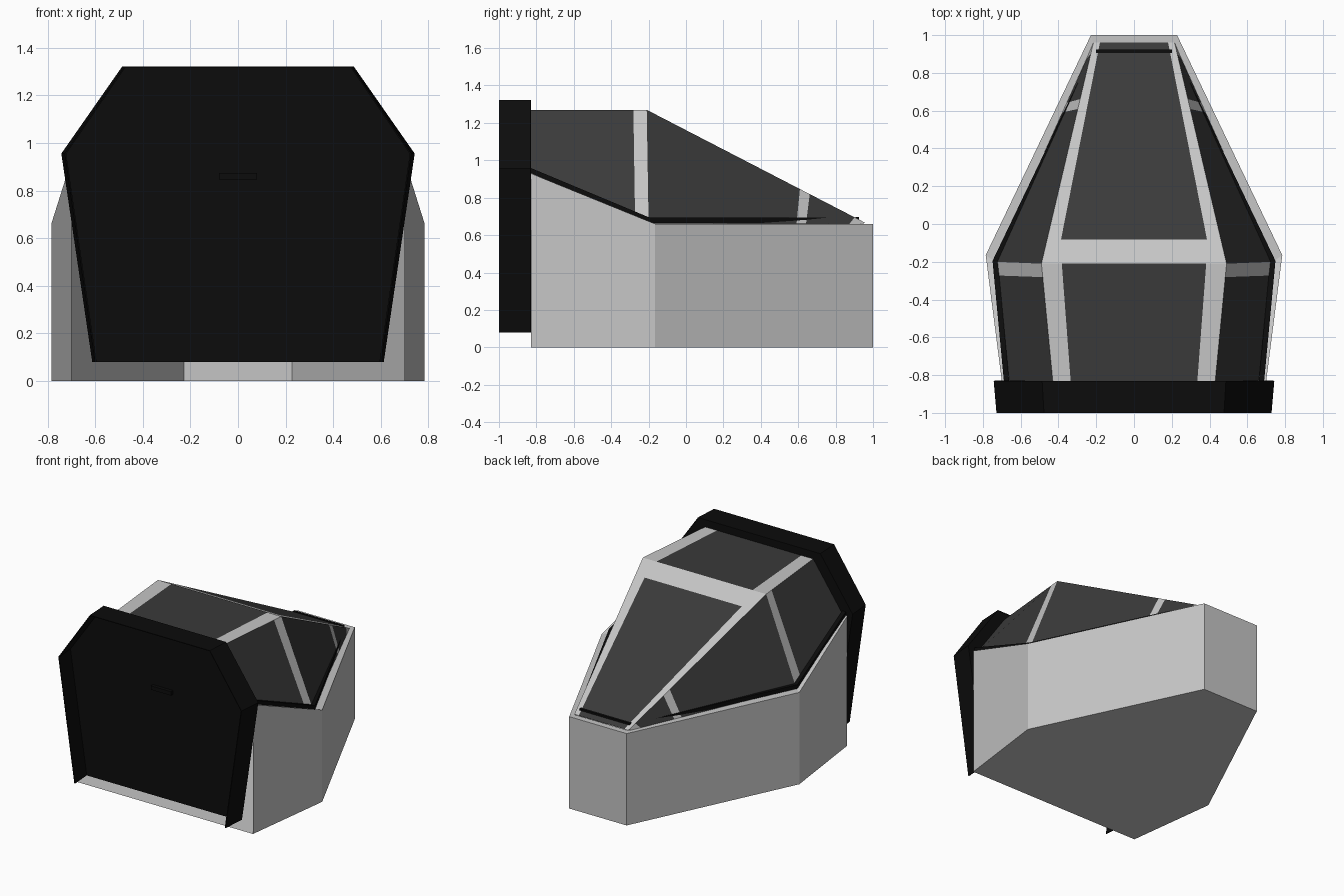
import bpy, bmesh
from mathutils import Vector as V

if "Cube" in bpy.data.objects:
    bpy.data.objects.remove(bpy.data.objects["Cube"])


def material(name, c):
    m = bpy.data.materials.new(name)
    m.diffuse_color = (c, c, c, 1)
    m.use_nodes = True
    m.node_tree.nodes["Principled BSDF"].inputs["Base Color"].default_value = m.diffuse_color
    return m


GREY = material("light grey", 0.56)
GLASS = material("dark glass", 0.042)
BLACK = material("black", 0.0035)


def make(name, polys, mats, idx=None, thick=0):
    """Mesh from a list of polygons (point lists), welded together."""
    bm = bmesh.new()
    for i, poly in enumerate(polys):
        f = bm.faces.new([bm.verts.new(p) for p in poly])
        f.material_index = idx[i] if idx else 0
    bmesh.ops.remove_doubles(bm, verts=bm.verts, dist=0.0005)
    bmesh.ops.recalc_face_normals(bm, faces=bm.faces)
    me = bpy.data.meshes.new(name)
    bm.to_mesh(me)
    bm.free()
    ob = bpy.data.objects.new(name, me)
    bpy.context.collection.objects.link(ob)
    for m in mats:
        me.materials.append(m)
    if thick:
        s = ob.modifiers.new("thickness", 'SOLIDIFY')
        s.thickness = thick
        s.offset = 0
    return ob


def mirror(p, s):
    return V((p[0] * s, p[1], p[2]))


# Hull: walls, floor and top ledge, open at the rear
half = [(0.70, -0.83, 0.93), (0.785, -0.165, 0.66), (0.228, 1.0, 0.66)]
inner = [(0.66, -0.83, 0.94), (0.735, -0.2, 0.665), (0.215, 0.955, 0.66)]
top = half + [mirror(p, -1) for p in half[::-1]]
ledge = inner + [mirror(p, -1) for p in inner[::-1]]
base = [(p[0], p[1], 0) for p in top]
polys = [base]
for i in range(5):
    polys.append([base[i], base[i + 1], top[i + 1], top[i]])
    polys.append([top[i], top[i + 1], ledge[i + 1], ledge[i]])
make("hull", polys, [GREY])

# Canopy: each bay is split into grey frame strips and glass
back_top, mid_top, nose = V((0.43, -0.83, 1.27)), V((0.49, -0.21, 1.27)), V((0.215, 0.96, 0.665))
back_low, mid_low, nose_low = V(inner[0]), V(inner[1]), V((0.226, 0.93, 0.66))


def bay(a, b, c, d, us, vs, glass):
    """Grid on quad a-b-c-d (u along a-b, v along a-d); glass = glazed cells."""
    def pt(u, v):
        return a.lerp(b, u).lerp(d.lerp(c, u), v)
    ps, ix = [], []
    for i in range(len(us) - 1):
        for j in range(len(vs) - 1):
            u, w, v, t = us[i], us[i + 1], vs[j], vs[j + 1]
            ps.append([pt(u, v), pt(w, v), pt(w, t), pt(u, t)])
            ix.append(1 if (i, j) in glass else 0)
    return ps, ix


m = lambda p: mirror(p, -1)
bays = [bay(m(back_top), m(mid_top), mid_top, back_top,
            [0, 1], [0, 0.11, 0.89, 1], {(0, 1)}),
        bay(m(mid_top), m(nose), nose, mid_top,
            [0, 0.11, 0.955, 1], [0, 0.08, 0.92, 1], {(1, 1), (2, 1)})]
for s in (1, -1):
    q = lambda p: mirror(p, s)
    bays.append(bay(q(back_low), q(mid_low), q(mid_top), q(back_top),
                    [0, 0.885, 1], [0, 1], {(0, 0)}))
    bays.append(bay(q(mid_low), q(nose_low), q(nose), q(mid_top),
                    [0, 0.70, 0.745, 0.95, 1], [0, 1], {(0, 0), (2, 0)}))
make("canopy", sum((b[0] for b in bays), []), [GREY, GLASS], sum((b[1] for b in bays), []))


# Black sills along the canopy base, and the nose bar
def beam(name, path, w, offs):
    rings = [[V(p) + V(o) * w for o in offs] for p in path]
    ps = [rings[0], rings[-1]]
    for r, t in zip(rings, rings[1:]):
        ps += [[r[k], r[(k + 1) % 4], t[(k + 1) % 4], t[k]] for k in range(4)]
    make(name, ps, [BLACK])


sill = [(0.675, -0.83, 0.945), (0.735, -0.195, 0.68), (0.222, 0.875, 0.68)]
square_xz = [(-1, 0, -1), (1, 0, -1), (1, 0, 1), (-1, 0, 1)]
for s, n in ((1, "right"), (-1, "left")):
    beam("sill_" + n, [mirror(p, s) for p in sill], 0.014, square_xz)
beam("nose_bar", [(-0.2, 0.915, 0.688), (0.2, 0.915, 0.688)], 0.009,
     [(0, -1, -1), (0, 1, -1), (0, 1, 1), (0, -1, 1)])

# Rear surround (open at the bottom), recessed rear door and its handle
prof = [(0.61, 0.08), (0.74, 0.955), (0.485, 1.32)]
prof += [(-x, z) for x, z in prof[::-1]]
rim = [[(x, -0.83, z) for x, z in prof], [(x * 0.98, -1.0, z) for x, z in prof]]
make("rear_surround", [[rim[0][i], rim[0][i + 1], rim[1][i + 1], rim[1][i]] for i in range(5)],
     [BLACK], thick=0.006)
make("rear_door", [[(x, -0.842, z) for x, z in prof]], [BLACK], thick=0.02)
beam("door_handle", [(-0.08, -0.862, 0.86), (0.08, -0.862, 0.86)], 0.014,
     [(0, -1, -1), (0, 1, -1), (0, 1, 1), (0, -1, 1)])
